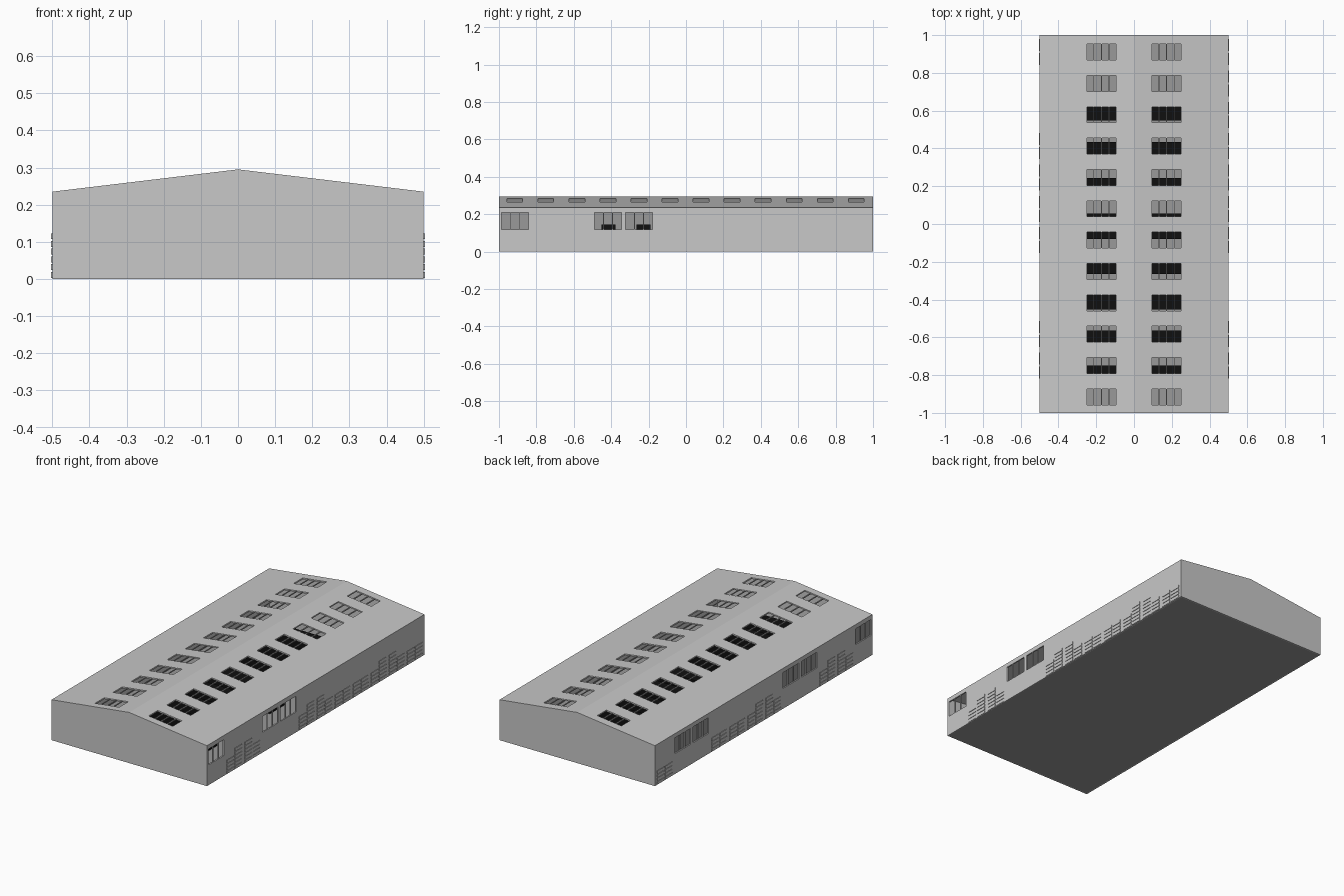
import bpy, bmesh

if "Cube" in bpy.data.objects:
    bpy.data.objects.remove(bpy.data.objects["Cube"])

def mat(name, v):
    m = bpy.data.materials.new(name)
    m.diffuse_color = (v, v, v, 1)
    m.use_nodes = True
    m.node_tree.nodes["Principled BSDF"].inputs["Base Color"].default_value = m.diffuse_color
    return m

LIGHT = mat("light_grey", 0.58)
MID = mat("mid_grey", 0.32)
BLACK = mat("black", 0.005)

def finish(bm, name, material):
    me = bpy.data.meshes.new(name)
    bm.to_mesh(me)
    bm.free()
    me.materials.append(material)
    ob = bpy.data.objects.new(name, me)
    bpy.context.collection.objects.link(ob)
    return ob

def boxes(name, spans, material):
    """One object made of boxes given as (x0, x1, y0, y1, z0, z1)."""
    bm = bmesh.new()
    for x0, x1, y0, y1, z0, z1 in spans:
        vs = bmesh.ops.create_cube(bm, size=1)["verts"]
        for v in vs:
            v.co = ((x0 + x1) / 2 + v.co.x * (x1 - x0),
                    (y0 + y1) / 2 + v.co.y * (y1 - y0),
                    (z0 + z1) / 2 + v.co.z * (z1 - z0))
    return finish(bm, name, material)

def panel(name, us, vs, holes, place, thick=0.008):
    """Sheet on a u/v grid with rectangular holes, thickened inwards."""
    us = sorted(set(us) | {h[i] for h in holes for i in (0, 1)})
    vs = sorted(set(vs) | {h[i] for h in holes for i in (2, 3)})
    bm = bmesh.new()
    g = [[bm.verts.new(place(u, v)) for v in vs] for u in us]
    for i in range(len(us) - 1):
        for j in range(len(vs) - 1):
            cu, cv = (us[i] + us[i + 1]) / 2, (vs[j] + vs[j + 1]) / 2
            if not any(a < cu < b and c < cv < d for a, b, c, d in holes):
                bm.faces.new((g[i][j], g[i + 1][j], g[i + 1][j + 1], g[i][j + 1]))
    ob = finish(bm, name, LIGHT)
    s = ob.modifiers.new("thickness", "SOLIDIFY")
    s.thickness = thick
    s.offset = -1
    return ob

def roof_z(x):
    return 0.295 - 0.12 * abs(x)

EAVE = 0.235
BAYS = [-0.915 + 0.1659 * i for i in range(12)]
RIGHT_WINDOWS = (0, 3, 4)
LEFT_WINDOWS = (0, 3, 4, 9, 10)
WZ0, WZ1, WH = 0.118, 0.21, 0.072   # window bottom, top, half width

# Roof with two rows of skylights
sky = [(a, b, y - 0.042, y + 0.042) for y in BAYS for a, b in ((-0.25, -0.095), (0.095, 0.25))]
panel("roof", [-0.5, 0, 0.5], [-1, 1], sky, lambda u, v: (u, v, roof_z(u)))

# Gable ends
panel("front_wall", [-0.5, 0, 0.5], [0, 1], [], lambda u, v: (u, -1, v * roof_z(u)))
panel("back_wall", [-0.5, 0, 0.5], [0, 1], [], lambda u, v: (-u, 1, v * roof_z(u)))

# Long walls with window openings
rw = [(BAYS[i] - WH, BAYS[i] + WH, WZ0, WZ1) for i in RIGHT_WINDOWS]
lw = [(-BAYS[i] - WH, -BAYS[i] + WH, WZ0, WZ1) for i in LEFT_WINDOWS]
panel("right_wall", [-1, 1], [0, EAVE], rw, lambda u, v: (0.5, u, v))
panel("left_wall", [-1, 1], [0, EAVE], lw, lambda u, v: (-0.5, -u, v))

# Floor slab
boxes("floor", [(-0.495, 0.495, -0.995, 0.995, 0, 0.004)], MID)

# Skylight glazing bars, following the roof slope
bm = bmesh.new()
for y in BAYS:
    for x in (-0.213, -0.172, -0.133, 0.133, 0.172, 0.213):
        for v in bmesh.ops.create_cube(bm, size=1)["verts"]:
            px = x + v.co.x * 0.004
            v.co = (px, y + v.co.y * 0.084, roof_z(px) - 0.004 + v.co.z * 0.006)
finish(bm, "skylight_bars", LIGHT)

# Window bars on both long walls
bars = []
for s, idx in ((1, RIGHT_WINDOWS), (-1, LEFT_WINDOWS)):
    xa, xb = sorted((s * 0.493, s * 0.499))
    for i in idx:
        for d in (-0.024, 0.024):
            bars.append((xa, xb, BAYS[i] + d - 0.002, BAYS[i] + d + 0.002, WZ0, WZ1))
boxes("window_bars", bars, LIGHT)

# Closed panes in the left windows
boxes("left_window_panes", [(-0.493, -0.49, BAYS[i] - WH, BAYS[i] + WH, WZ0, WZ1)
                            for i in LEFT_WINDOWS], MID)

# Stacked louvre slats in pairs of columns, taller towards the centre of each group
TALL = {(1, 1), (2, -1), (5, 1), (6, -1), (9, 1), (10, -1)}
slats = []
for s, idx in ((1, RIGHT_WINDOWS), (-1, LEFT_WINDOWS)):
    xa, xb = sorted((s * 0.496, s * 0.503))
    for i, y in enumerate(BAYS):
        if i in idx:
            continue
        for side in (-1, 1):
            c = y + side * 0.037
            for k in range(6 if (i, side) in TALL else 4):
                z = 0.003 + k * 0.0208
                slats.append((xa, xb, c - 0.032, c + 0.032, z, z + 0.016))
boxes("louvre_slats", slats, LIGHT)

# Rows of dark racks inside, seen through the openings
racks = [-0.825 + 0.1865 * i for i in range(5)] + [-0.02 + 0.189 * i for i in range(4)]
boxes("inside_racks", [(-0.26, 0.26, y, y + 0.075, 0.004, 0.145) for y in racks], BLACK)
